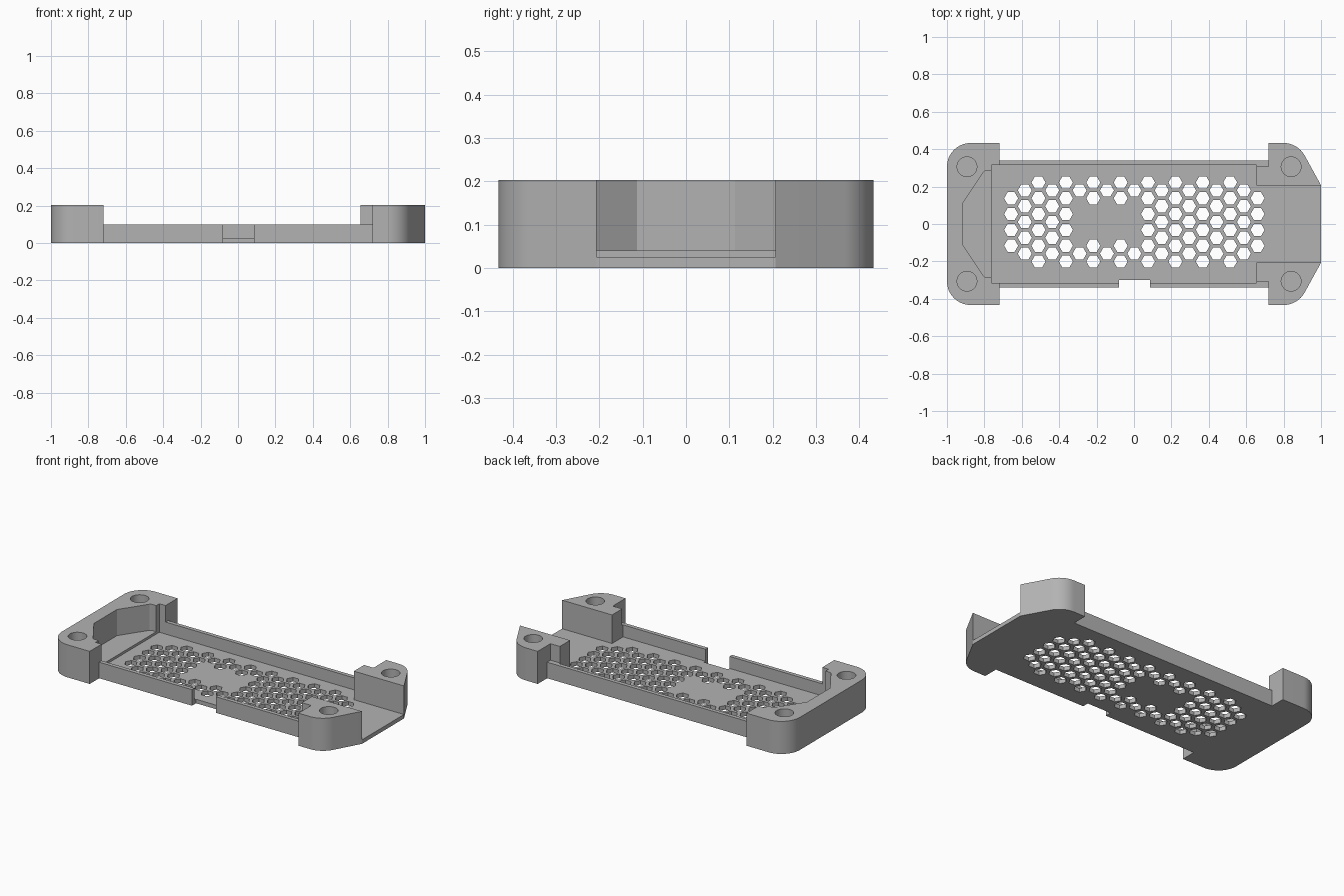
import bpy, bmesh, math

if "Cube" in bpy.data.objects:
    bpy.data.objects.remove(bpy.data.objects["Cube"])

grey = bpy.data.materials.new("plain_grey")
grey.diffuse_color = (0.45, 0.45, 0.45, 1)
grey.use_nodes = True
grey.node_tree.nodes["Principled BSDF"].inputs["Base Color"].default_value = grey.diffuse_color


def prisms(name, outlines, z0, z1):
    """One object holding an upright prism for each closed outline."""
    bm = bmesh.new()
    for pts in outlines:
        low = [bm.verts.new((x, y, z0)) for x, y in pts]
        top = [bm.verts.new((x, y, z1)) for x, y in pts]
        bm.faces.new(low[::-1])
        bm.faces.new(top)
        for i in range(len(pts)):
            j = (i + 1) % len(pts)
            bm.faces.new((low[i], low[j], top[j], top[i]))
    bmesh.ops.recalc_face_normals(bm, faces=bm.faces)
    mesh = bpy.data.meshes.new(name)
    bm.to_mesh(mesh)
    bm.free()
    mesh.materials.append(grey)
    obj = bpy.data.objects.new(name, mesh)
    bpy.context.collection.objects.link(obj)
    return obj


def arc(cx, cy, r, a0, a1, n):
    steps = [math.radians(a0 + (a1 - a0) * i / n) for i in range(n + 1)]
    return [(cx + r * math.cos(a), cy + r * math.sin(a)) for a in steps]


def mirrored(half):
    """Close an outline by reflecting its back half to the front."""
    return half + [(x, -y) for x, y in reversed(half)]


def carve(target, name, outlines, z0, z1):
    cutter = prisms(name, outlines, z0, z1)
    cutter.hide_render = True
    mod = target.modifiers.new(name, 'BOOLEAN')
    mod.operation = 'DIFFERENCE'
    mod.solver = 'EXACT'
    mod.object = cutter
    bpy.context.view_layer.objects.active = target
    bpy.ops.object.modifier_apply(modifier=mod.name)
    bpy.data.objects.remove(cutter)


# Tray body: rounded left corners, tapered right corners, narrow waist
tray = prisms("tray", [mirrored(
    [(1.0, 0.207)] + arc(0.80, 0.305, 0.128, 28, 90, 12)
    + [(0.72, 0.433), (0.72, 0.34), (-0.72, 0.34), (-0.72, 0.433)]
    + arc(-0.873, 0.306, 0.127, 90, 180, 16))], 0, 0.203)

# Side rails are half the height of the corner posts
carve(tray, "rail_height_cutter", [mirrored(
    [(0.655, 0.307), (0.72, 0.307), (0.72, 0.6), (-0.72, 0.6), (-0.72, 0.315),
     (-0.74, 0.315)])], 0.1, 0.4)

# Main cavity, open at the right end
carve(tray, "cavity_cutter", [mirrored(
    [(1.2, 0.207), (0.655, 0.207), (0.655, 0.315), (-0.763, 0.315)])], 0.025, 0.4)

# Raised pocket in the left end
carve(tray, "pocket_cutter", [mirrored(
    [(-0.74, 0.284), (-0.795, 0.284), (-0.805, 0.278), (-0.915, 0.113)])], 0.04, 0.4)

# Notch through the front rail
carve(tray, "notch_cutter", [[(-0.08, -0.6), (0.085, -0.6), (0.085, -0.30), (-0.08, -0.30)]],
      -0.1, 0.4)

# Blind screw holes in the posts
carve(tray, "screw_hole_cutter",
      [arc(x, y, 0.053, 0, 348.75, 31) for x in (-0.893, 0.84) for y in (-0.306, 0.306)],
      0.04, 0.4)

# Honeycomb vents, leaving a solid plate near the middle
vents = []
for col in range(19):
    rows = 5 if col % 2 else 6
    for row in range(rows):
        edge = min(row, rows - 1 - row)
        if col in (0, 18) and edge == 0:
            continue
        if 5 <= col <= 9 and edge > (0 if col % 2 else 1):
            continue
        y = 0.0107 + 0.0845 * (row - (rows - 1) / 2)
        vents.append(arc(-0.657 + 0.0732 * col, y, 0.0375, 0, 300, 5))
carve(tray, "vent_cutter", vents, -0.1, 0.06)

# Smooth the rounded corners, keep edges crisp
bpy.ops.object.select_all(action='DESELECT')
tray.select_set(True)
bpy.context.view_layer.objects.active = tray
bpy.ops.object.shade_smooth_by_angle(angle=math.radians(25))
